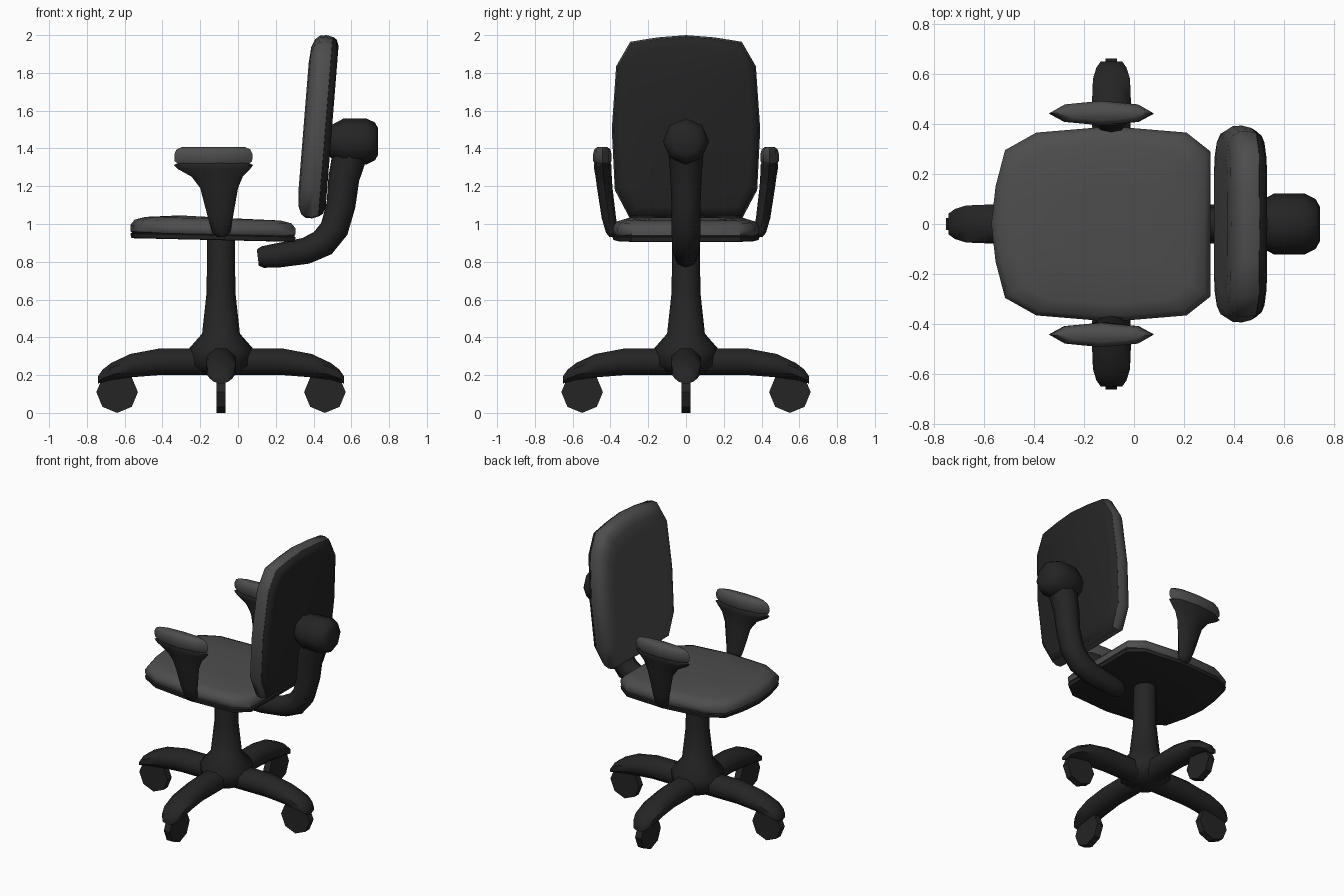
import bpy, bmesh, math
from mathutils import Vector as V

if "Cube" in bpy.data.objects:
    bpy.data.objects.remove(bpy.data.objects["Cube"])


def material(name, v):
    m = bpy.data.materials.new(name)
    m.diffuse_color = (v, v, v, 1)
    m.use_nodes = True
    m.node_tree.nodes["Principled BSDF"].inputs["Base Color"].default_value = m.diffuse_color
    return m


DARK = material("black plastic", 0.018)
GREY = material("grey fabric", 0.075)
X, Y, Z = V((1, 0, 0)), V((0, 1, 0)), V((0, 0, 1))
CX = -0.09  # column axis


def skin(name, loops, mat, angle=50):
    """Join equal-length point loops into a capped, smooth-shaded solid."""
    bm = bmesh.new()
    rows = [[bm.verts.new(p) for p in loop] for loop in loops]
    n = len(rows[0])
    for a, b in zip(rows, rows[1:]):
        for i in range(n):
            j = (i + 1) % n
            bm.faces.new((a[i], a[j], b[j], b[i]))
    bm.faces.new(rows[0])
    bm.faces.new(rows[-1])
    bmesh.ops.recalc_face_normals(bm, faces=bm.faces)
    me = bpy.data.meshes.new(name)
    bm.to_mesh(me)
    bm.free()
    me.materials.append(mat)
    ob = bpy.data.objects.new(name, me)
    bpy.context.collection.objects.link(ob)
    bpy.ops.object.select_all(action='DESELECT')
    ob.select_set(True)
    bpy.context.view_layer.objects.active = ob
    bpy.ops.object.shade_smooth_by_angle(angle=math.radians(angle))
    return ob


def ring(c, u, v, n=8, phase=0.0):
    """Ellipse of n points around c with half axes u and v."""
    return [c + u * math.cos(t) + v * math.sin(t)
            for t in (2 * math.pi * i / n + phase for i in range(n))]


def mirrored(half):
    """Complete a half outline (a, b>=0) by mirroring b."""
    return half + [(a, -b) for a, b in reversed(half) if b > 0]


# Column flaring into the base hub
skin("column", [ring(V((CX, 0, z)), X * r, Y * r, 12) for z, r in
                [(0.2, 0.09), (0.25, 0.16), (0.34, 0.17), (0.42, 0.1),
                 (0.64, 0.076), (0.93, 0.074)]], DARK)

# Four base legs, each with a caster wheel
LEG = [(0, 0.27, 0.08, 0.07), (0.2, 0.27, 0.078, 0.07), (0.33, 0.27, 0.076, 0.07),
       (0.48, 0.25, 0.078, 0.062), (0.58, 0.22, 0.074, 0.045),
       (0.625, 0.197, 0.06, 0.034), (0.65, 0.176, 0.042, 0.02)]
PH = math.pi / 8
K = 1 / math.cos(PH)
for k in range(4):
    d = V((round(math.cos(k * math.pi / 2)), round(math.sin(k * math.pi / 2)), 0))
    s = d.cross(Z)
    hub = V((CX, 0, 0))
    skin(f"base_leg_{k + 1}", [ring(hub + d * r + Z * z, s * hw * K, Z * hz * K, 8, PH)
                               for r, z, hw, hz in LEG], DARK)
    skin(f"caster_wheel_{k + 1}", [ring(hub + d * 0.55 + Z * 0.11 + s * o, d * 0.11, Z * 0.11)
                                   for o in (-0.023, 0.023)], DARK, 30)

# Seat: dark shell below, padded cushion above
SEAT = mirrored([(-0.57, 0), (-0.553, 0.15), (-0.515, 0.295), (-0.39, 0.365), (-0.09, 0.39),
                 (0.21, 0.365), (0.305, 0.29), (0.305, 0.0)])


def seat_loop(z, s):
    return [V((-0.13 + (x + 0.13) * s, y * s, z - 0.022 * (x + 0.13))) for x, y in SEAT]


skin("seat_shell", [seat_loop(z, s) for z, s in
                    [(0.915, 0.97), (0.918, 0.99), (0.94, 1.0), (0.947, 0.97)]], DARK)
skin("seat_cushion", [seat_loop(z, s) for z, s in
                      [(0.942, 0.97), (0.95, 0.995), (0.985, 1.0), (1.013, 0.95),
                       (1.028, 0.82), (1.036, 0.4)]], GREY)

# Backrest: leaning cushion with a dark rear panel; outline as (z, half width)
BACK = mirrored([(2.0, 0), (1.988, 0.15), (1.965, 0.295), (1.835, 0.37), (1.5, 0.393),
                 (1.18, 0.377), (1.035, 0.3), (1.03, 0.0)])


def back_loop(x, s):
    out = []
    for z, y in BACK:
        zz = 1.515 + (z - 1.515) * s
        out.append(V((x + 0.08 * (zz - 1.5), y * s, zz)))
    return out


skin("backrest_cushion", [back_loop(x, s) for x, s in
                          [(0.346, 0.7), (0.353, 0.87), (0.37, 0.955), (0.395, 0.995),
                           (0.43, 1.0), (0.463, 0.98)]], GREY)
skin("backrest_panel", [back_loop(x, s) for x, s in
                        [(0.455, 0.97), (0.463, 0.983), (0.485, 0.95), (0.497, 0.88)]], DARK)

# Curved support tube from under the seat to the back: (x, z, radius)
PATH = [(0.105, 0.822, 0.043), (0.13, 0.825, 0.057), (0.2, 0.832, 0.064), (0.36, 0.858, 0.07),
        (0.45, 0.9, 0.075), (0.51, 0.975, 0.076), (0.545, 1.1, 0.077),
        (0.56, 1.24, 0.082), (0.585, 1.34, 0.09), (0.61, 1.43, 0.095)]
loops = []
for i, (x, z, r) in enumerate(PATH):
    a, b = PATH[max(i - 1, 0)], PATH[min(i + 1, len(PATH) - 1)]
    t = V((b[0] - a[0], 0, b[1] - a[1])).normalized()
    loops.append(ring(V((x, 0, z)), Y * r, t.cross(Y) * r))
skin("back_support", loops, DARK)

# Rounded knob behind the backrest
skin("support_knob", [ring(V((x, 0, 1.437)), Y * r, Z * r) for x, r in
                      [(0.46, 0.07), (0.5, 0.09), (0.56, 0.122), (0.68, 0.122),
                       (0.725, 0.1), (0.742, 0.07)]], DARK)

# Armrests: flared upright and pad; upright as (z, x, half x, y, half y)
ARM = [(0.93, -0.088, 0.02, 0.385, 0.02), (0.955, -0.088, 0.048, 0.39, 0.034),
       (1.03, -0.093, 0.065, 0.408, 0.038), (1.19, -0.1, 0.1, 0.43, 0.041),
       (1.25, -0.11, 0.135, 0.436, 0.043), (1.29, -0.127, 0.19, 0.44, 0.046),
       (1.312, -0.13, 0.21, 0.441, 0.047), (1.325, -0.13, 0.185, 0.442, 0.042)]
PAD = [(1.318, 0.185, 0.04), (1.332, 0.205, 0.048), (1.37, 0.207, 0.049),
       (1.395, 0.195, 0.042), (1.408, 0.165, 0.025)]
for side, name in ((1, "left"), (-1, "right")):
    skin(f"arm_upright_{name}", [ring(V((x, side * y, z)), X * hx, Y * hy)
                                 for z, x, hx, y, hy in ARM], DARK)
    skin(f"arm_pad_{name}", [ring(V((-0.13, side * 0.443, z)), X * hx, Y * hy)
                             for z, hx, hy in PAD], GREY)
